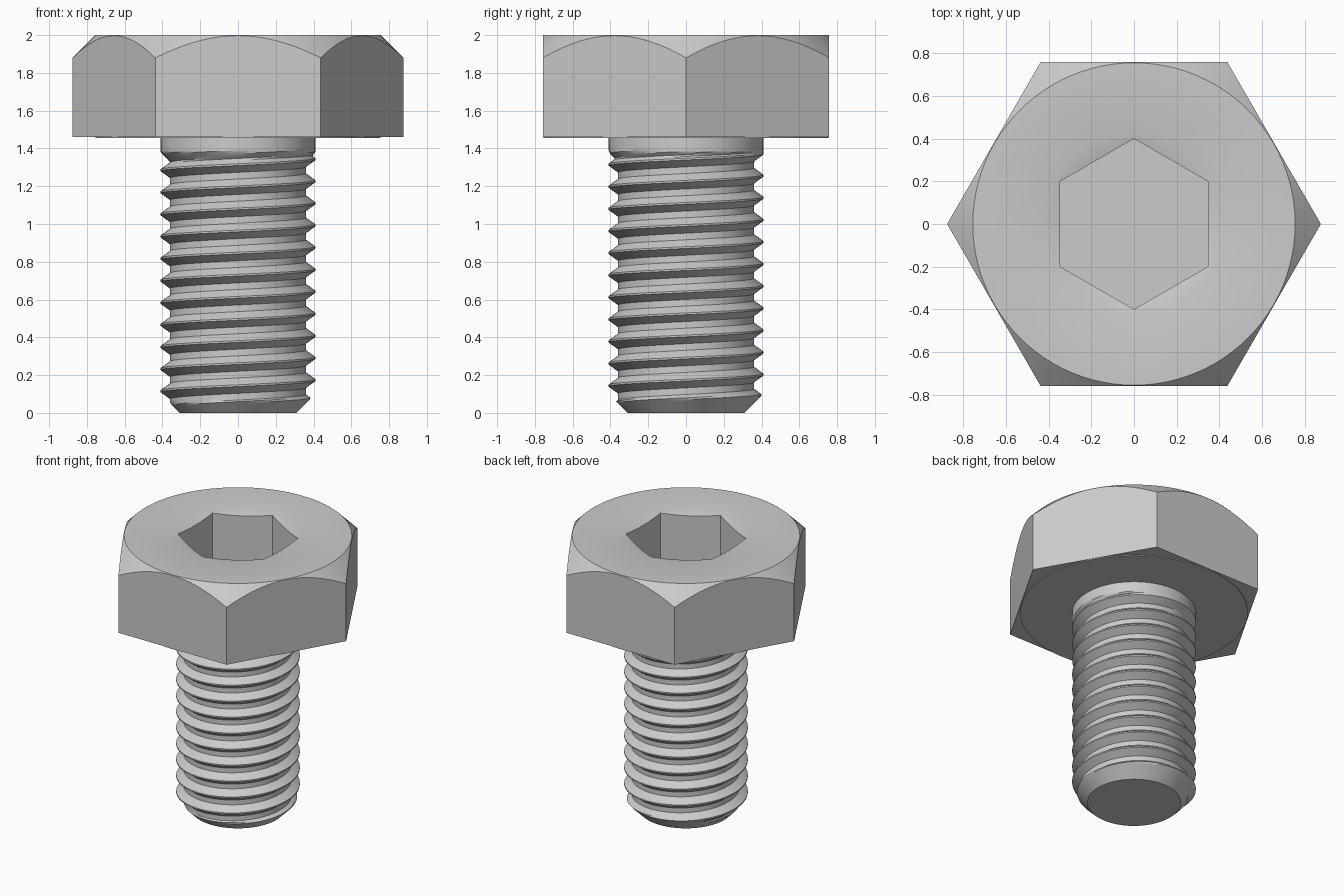
import bpy, bmesh
from math import pi, cos, sin

if "Cube" in bpy.data.objects:
    bpy.data.objects.remove(bpy.data.objects["Cube"])

SIDES = 96


def loft(name, rings):
    """Skin a stack of rings; each ring is a function angle -> (radius, z)."""
    bm = bmesh.new()
    angles = [2 * pi * i / SIDES for i in range(SIDES + 1)]
    rows = []
    for ring in rings:
        row = []
        for a in angles:
            r, z = ring(a)
            row.append(bm.verts.new((r * cos(a), r * sin(a), z)))
        rows.append(row)
    for low, high in zip(rows, rows[1:]):
        for i in range(SIDES):
            bm.faces.new((low[i], low[i + 1], high[i + 1], high[i]))
    bm.faces.new(rows[0][:-1][::-1])
    bm.faces.new(rows[-1][:-1])
    bmesh.ops.remove_doubles(bm, verts=bm.verts, dist=1e-5)
    bmesh.ops.recalc_face_normals(bm, faces=bm.faces)
    mesh = bpy.data.meshes.new(name)
    bm.to_mesh(mesh)
    bm.free()
    obj = bpy.data.objects.new(name, mesh)
    bpy.context.collection.objects.link(obj)
    bpy.ops.object.select_all(action='DESELECT')
    obj.select_set(True)
    bpy.context.view_layer.objects.active = obj
    bpy.ops.object.shade_smooth_by_angle(angle=pi / 7)
    return obj


def hexagon(a, apothem, corner):
    """Radius of a hexagon with one corner at the given angle."""
    return apothem / cos((a - corner) % (pi / 3) - pi / 6)


def outer(a):
    return hexagon(a, 0.758, 0)


def socket(a):
    return hexagon(a, 0.346, pi / 6)


# Hex head: washer face, sides, chamfered top, countersunk hex socket
loft("hex_head", [
    lambda a: (0.755, 1.455),
    lambda a: (0.755, 1.46),
    lambda a: (outer(a), 1.46),
    lambda a: (outer(a), 2 - (outer(a) - 0.755)),
    lambda a: (0.755, 2.0),
    lambda a: (0.42, 2.0),
    lambda a: (socket(a), 2 - (0.42 - socket(a)) * 0.25),
    lambda a: (socket(a), 1.6),
])

# Threaded shank: helical rows, chamfered tip, run-out into a plain neck
PITCH, MAJOR, MINOR = 0.117, 0.41, 0.36
TIP, TOP = 0.31, 1.458
START = 0.115 - PITCH / 2
# one pitch of the profile: crest flat, flank, root flat, flank
PROFILE = [-0.04, 0.04, 0.12, 0.20, 0.28, 0.35, 0.50, 0.65, 0.72, 0.80, 0.88]


def thread_radius(t):
    d = min(t % 1, 1 - t % 1)
    depth = min(1, max(0, (d - 0.04) / 0.31))
    return MAJOR - (MAJOR - MINOR) * depth


def helix_row(t):
    def ring(a):
        z = START + PITCH * (t + a / (2 * pi))
        z = min(TOP, max(0, z))
        r = max(thread_radius(t), min(MAJOR, MINOR + z - 1.33))
        return min(r, TIP + z), z
    return ring


loft("threaded_shank", [helix_row(k + t) for k in range(-3, 14) for t in PROFILE])
